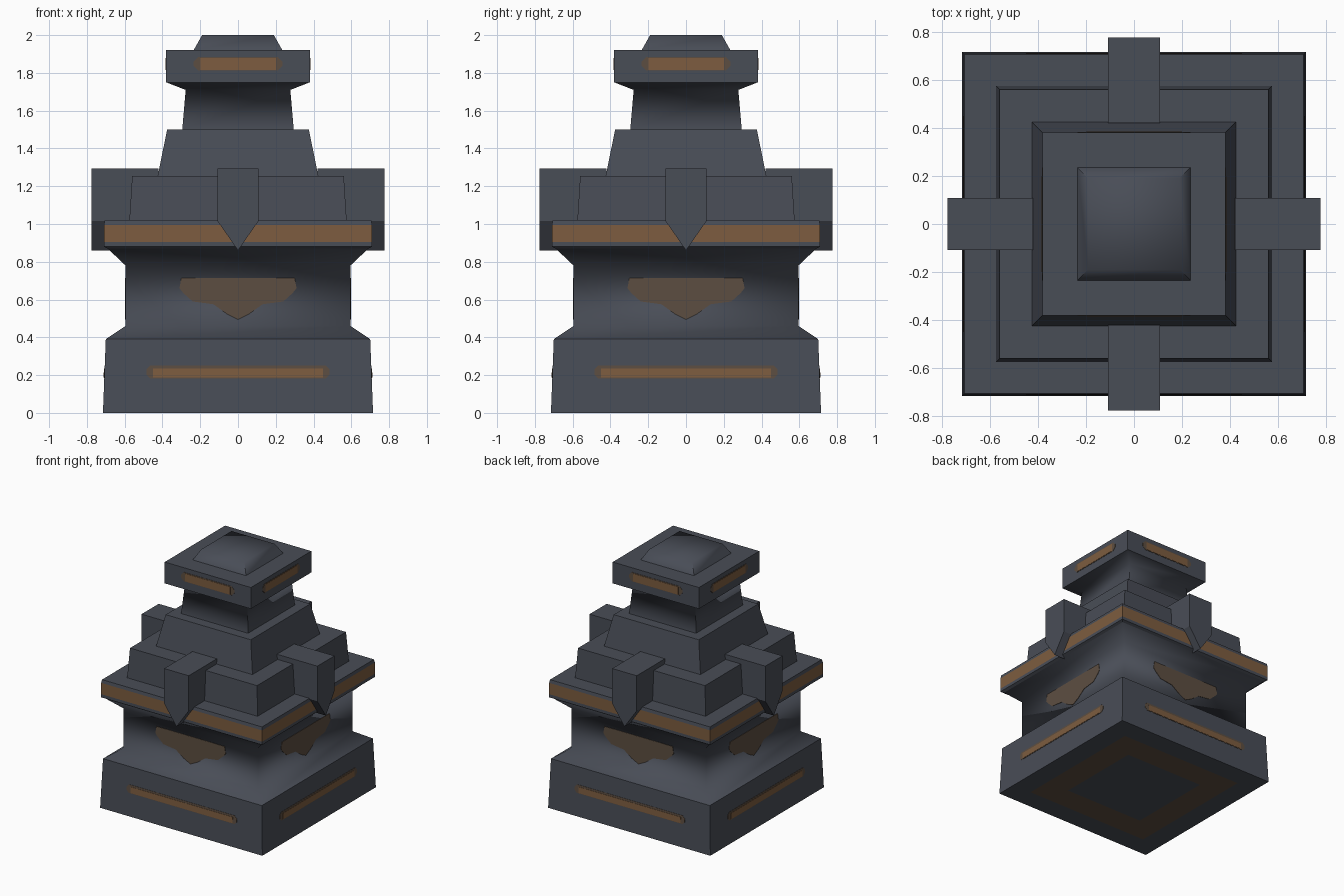
import bpy, bmesh, math
from mathutils import Matrix

if "Cube" in bpy.data.objects:
    bpy.data.objects.remove(bpy.data.objects["Cube"])


def material(name, rgb):
    m = bpy.data.materials.new(name)
    m.diffuse_color = (*rgb, 1.0)
    m.use_nodes = True
    m.node_tree.nodes["Principled BSDF"].inputs["Base Color"].default_value = m.diffuse_color
    return m


STONE = material("slate stone", (0.066, 0.074, 0.094))
BRONZE = material("bronze", (0.205, 0.108, 0.050))
DULL = material("dull bronze", (0.108, 0.076, 0.053))


def finish(name, bm, mats, smooth=None):
    bmesh.ops.recalc_face_normals(bm, faces=bm.faces)
    me = bpy.data.meshes.new(name)
    bm.to_mesh(me)
    bm.free()
    for m in mats:
        me.materials.append(m)
    ob = bpy.data.objects.new(name, me)
    bpy.context.collection.objects.link(ob)
    if smooth:
        bpy.ops.object.select_all(action='DESELECT')
        ob.select_set(True)
        bpy.context.view_layer.objects.active = ob
        bpy.ops.object.shade_smooth_by_angle(angle=math.radians(smooth))
    return ob


def square_loft(name, rings, accent=None, accent_bands=(), smooth=None):
    """Stack of square rings (half width, z); chosen bands get the accent."""
    bm = bmesh.new()
    loops = [[bm.verts.new((sx * h, sy * h, z))
              for sx, sy in ((-1, -1), (1, -1), (1, 1), (-1, 1))] for h, z in rings]
    for b, (lo, hi) in enumerate(zip(loops, loops[1:])):
        for i in range(4):
            j = (i + 1) % 4
            f = bm.faces.new((lo[i], lo[j], hi[j], hi[i]))
            f.material_index = 1 if b in accent_bands else 0
    bm.faces.new(loops[0][::-1])
    bm.faces.new(loops[-1])
    return finish(name, bm, [STONE] + ([accent] if accent else []), smooth)


def four_sides(name, outline, front, back, mat):
    """Extrude an (x, z) outline between two depths, repeated on all sides."""
    bm = bmesh.new()
    for k in range(4):
        rot = Matrix.Rotation(k * math.pi / 2, 3, 'Z')
        a = [bm.verts.new(rot @ v) for v in map(lambda p: vec(p, front), outline)]
        b = [bm.verts.new(rot @ v) for v in map(lambda p: vec(p, back), outline)]
        bm.faces.new(a)
        bm.faces.new(b[::-1])
        n = len(a)
        for i in range(n):
            j = (i + 1) % n
            bm.faces.new((a[i], b[i], b[j], a[j]))
    return finish(name, bm, [mat])


def vec(p, depth):
    from mathutils import Vector
    return Vector((p[0], -depth(p[1]), p[1]))


def bar(w, z0, z1, c=0.0):
    """Rectangle outline with clipped corners."""
    return [(-w + c, z0), (w - c, z0), (w, z0 + c), (w, z1 - c), (w - c, z1),
            (-w + c, z1), (-w, z1 - c), (-w, z0 + c)] if c else \
           [(-w, z0), (w, z0), (w, z1), (-w, z1)]


def plates(name, outline, wall, lift, mat):
    four_sides(name, outline, lambda z: wall(z) + lift, lambda z: wall(z) - 0.002, mat)


# Base block, with a bronze ring under it
square_loft("base_block", [(0.35, 0), (0.55, 0), (0.715, 0), (0.70, 0.39)], DULL, (0,))

# Waist with flared ends
square_loft("waist", [(0.70, 0.39), (0.595, 0.46), (0.595, 0.78), (0.69, 0.87)], smooth=65)

# Cornice with a bronze belt
square_loft("cornice", [(0.69, 0.87), (0.71, 0.88), (0.71, 0.905), (0.71, 0.995),
                        (0.705, 1.02)], BRONZE, (2,))

# Stepped tiers
square_loft("lower_tier", [(0.575, 1.02), (0.56, 1.255)])
square_loft("upper_tier", [(0.425, 1.255), (0.375, 1.50)])

# Neck and head
square_loft("neck", [(0.295, 1.50), (0.277, 1.71), (0.38, 1.75)], smooth=75)
square_loft("head", [(0.38, 1.75), (0.38, 1.92)])
square_loft("cap", [(0.235, 1.92), (0.19, 2.0)], smooth=70)

# Pointed brackets on every side
four_sides("brackets", [(0, 0.86), (0.108, 1.015), (0.108, 1.295), (-0.108, 1.295),
                        (-0.108, 1.015)], lambda z: 0.775, lambda z: 0.42, STONE)


def base_wall(z):
    return 0.715 - 0.015 * z / 0.39


# Base strips
plates("base_strip_border", bar(0.485, 0.183, 0.25, 0.02), base_wall, 0.002, DULL)
plates("base_strip", bar(0.45, 0.187, 0.235), base_wall, 0.004, BRONZE)

# Waist emblems
plates("waist_emblem", [(0, 0.495), (0.06, 0.525), (0.13, 0.575), (0.24, 0.59), (0.29, 0.635),
                        (0.31, 0.66), (0.30, 0.715), (-0.30, 0.715), (-0.31, 0.66),
                        (-0.29, 0.635), (-0.24, 0.59), (-0.13, 0.575), (-0.06, 0.525)],
       lambda z: 0.595, 0.003, DULL)

# Head strips
plates("head_strip_border", bar(0.235, 1.812, 1.885, 0.025), lambda z: 0.38, 0.002, DULL)
plates("head_strip", bar(0.20, 1.816, 1.878), lambda z: 0.38, 0.004, BRONZE)
